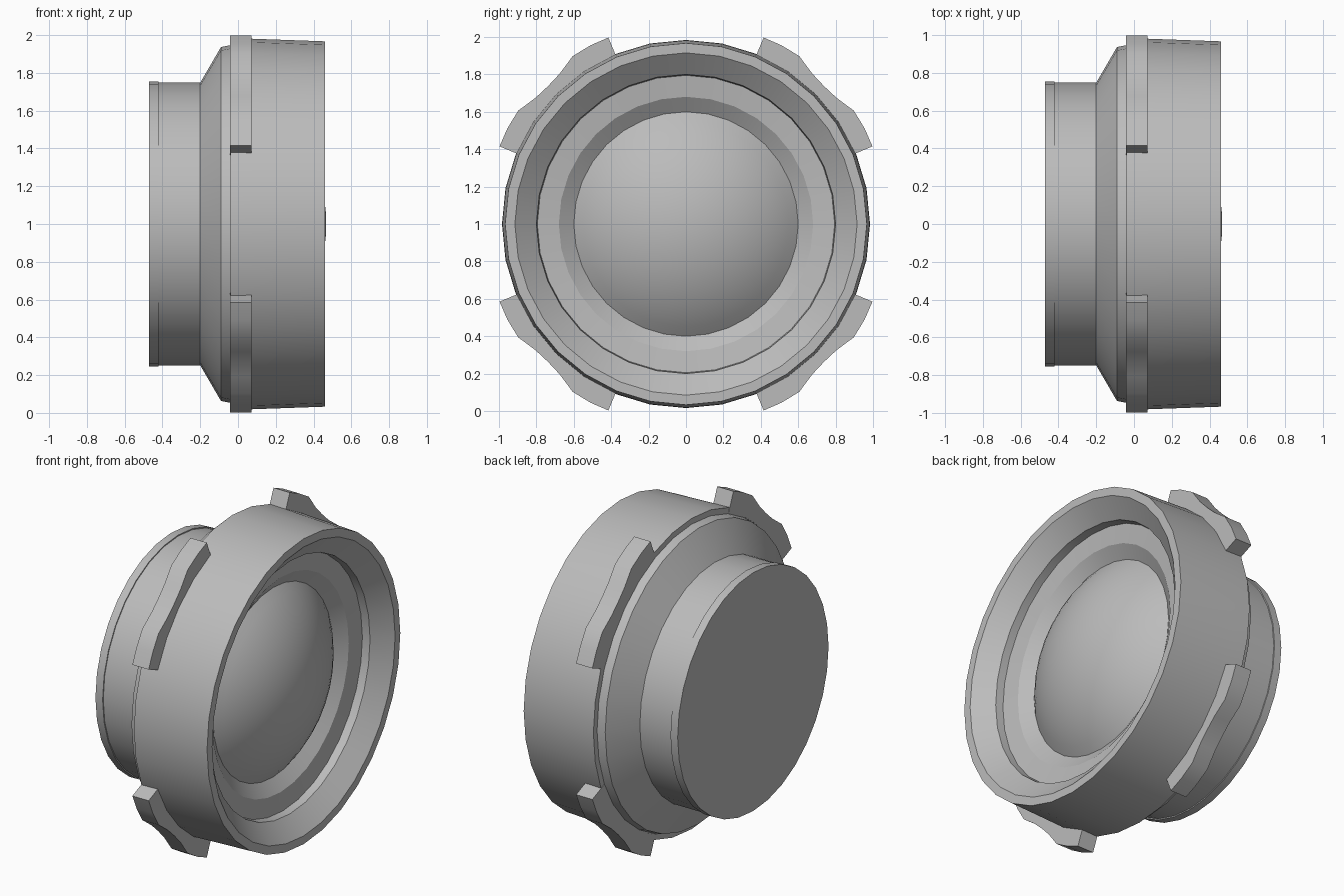
import bpy, bmesh
from math import sin, cos, pi, radians, asin

if "Cube" in bpy.data.objects:
    bpy.data.objects.remove(bpy.data.objects["Cube"])

CZ = 1.0  # height of the optical axis, which runs along x


def material(name, rgb):
    m = bpy.data.materials.new(name)
    m.diffuse_color = (*rgb, 1)
    m.use_nodes = True
    m.node_tree.nodes["Principled BSDF"].inputs["Base Color"].default_value = m.diffuse_color
    return m


GREY = material("plain grey", (0.5, 0.5, 0.5))


def finish(bm, name, smooth=True):
    me = bpy.data.meshes.new(name)
    bm.to_mesh(me)
    bm.free()
    me.materials.append(GREY)
    ob = bpy.data.objects.new(name, me)
    bpy.context.collection.objects.link(ob)
    if smooth:
        bpy.ops.object.select_all(action='DESELECT')
        ob.select_set(True)
        bpy.context.view_layer.objects.active = ob
        bpy.ops.object.shade_smooth_by_angle(angle=radians(25))
    return ob


def lathe(name, profile, sides):
    """Spin (x, radius) points round the x axis; radius 0 makes a pole."""
    bm = bmesh.new()
    rings = []
    for x, r in profile:
        if r == 0:
            rings.append([bm.verts.new((x, 0, CZ))] * sides)
        else:
            rings.append([bm.verts.new((x, r * cos(2 * pi * k / sides), CZ + r * sin(2 * pi * k / sides)))
                          for k in range(sides)])
    for a, b in zip(rings, rings[1:]):
        for k in range(sides):
            n = (k + 1) % sides
            loop = list(dict.fromkeys((a[k], a[n], b[n], b[k])))
            bm.faces.new(loop)
    return finish(bm, name)


# Rear barrel with its thin end band and closed back
lathe("rear_barrel", [(-0.47, 0), (-0.47, 0.755), (-0.42, 0.755), (-0.42, 0.748), (-0.2, 0.748)], 32)

# Flared shoulder between barrel and front ring
lathe("shoulder", [(-0.2, 0.748), (-0.09, 0.937), (-0.04, 0.947)], 32)

# Wide front ring with flat lip and inner cone
lathe("front_ring", [(-0.04, 0.947), (-0.04, 0.984), (0.07, 0.981), (0.46, 0.967),
                     (0.46, 0.915), (0.365, 0.8)], 32)

# Recessed bezel round the lens
lathe("lens_bezel", [(0.365, 0.8), (0.315, 0.795), (0.3, 0.68), (0.245, 0.6)], 32)

# Convex lens as a spherical cap
EDGE_X, TIP_X, EDGE_R = 0.245, 0.467, 0.6
h = TIP_X - EDGE_X
R = (EDGE_R ** 2 + h ** 2) / (2 * h)
half = asin(EDGE_R / R)
steps = 10
dome = [(TIP_X - R + R * cos(half * (1 - i / steps)), R * sin(half * (1 - i / steps))) for i in range(steps)]
lathe("lens", dome + [(TIP_X, 0)], 32)

# Four grip lugs, each with a shallow dip in the middle
outer = [(-22.4, 1.08), (-17, 1.083), (-11, 1.083), (-5, 1.05), (0, 1.043),
         (5, 1.05), (11, 1.083), (17, 1.083), (22.4, 1.08)]
for i, label in enumerate(("back_upper", "front_upper", "front_lower", "back_lower")):
    bm = bmesh.new()
    mid = 45 + 90 * i
    grid = []
    for x in (-0.042, 0.072):
        grid.append([[bm.verts.new((x, r * cos(radians(mid + d)), CZ + r * sin(radians(mid + d))))
                      for d, r in row] for row in ([(d, 0.95) for d, _ in outer], outer)])
    (bi, bo), (fi, fo) = grid
    for k in range(len(outer) - 1):
        for p, q in ((bi, bo), (bo, fo), (fo, fi), (fi, bi)):
            bm.faces.new((p[k], p[k + 1], q[k + 1], q[k]))
    for k in (0, -1):
        bm.faces.new((bi[k], bo[k], fo[k], fi[k]))
    bmesh.ops.recalc_face_normals(bm, faces=bm.faces)
    finish(bm, "grip_lug_" + label)
